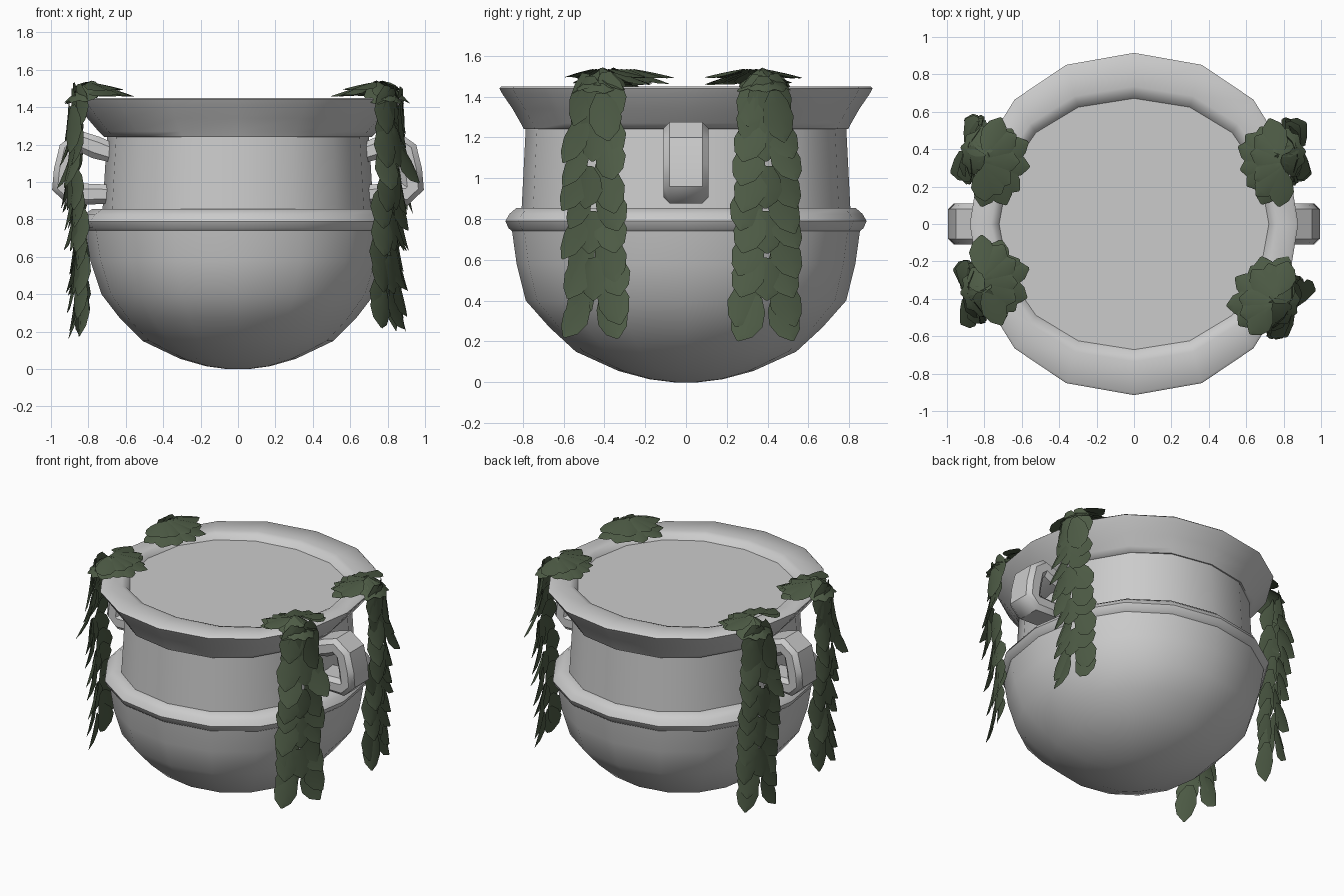
import bpy, math, random
from mathutils import Vector

if "Cube" in bpy.data.objects:
    bpy.data.objects.remove(bpy.data.objects["Cube"])

random.seed(4)
SIDES = 16


def add_mesh(name, verts, faces, angle=40, mat=None):
    me = bpy.data.meshes.new(name)
    me.from_pydata([tuple(v) for v in verts], [], faces)
    me.validate()
    me.shade_smooth()
    me.set_sharp_from_angle(angle=math.radians(angle))
    ob = bpy.data.objects.new(name, me)
    bpy.context.collection.objects.link(ob)
    if mat:
        me.materials.append(mat)
    return ob


def spow(v, p=0.92):
    return math.copysign(abs(v) ** p, v) if abs(v) > 1e-6 else 0.0


def lathe(name, profile, cap_bottom=False, cap_top=False, angle=40):
    """Oval 16-sided turning; profile rows are (z, x radius, y radius)."""
    verts, faces = [], []
    for z, rx, ry in profile:
        for j in range(SIDES):
            t = 2 * math.pi * j / SIDES
            verts.append((rx * spow(math.cos(t)), ry * spow(math.sin(t)), z))
    for i in range(len(profile) - 1):
        for j in range(SIDES):
            k = (j + 1) % SIDES
            faces.append((i * SIDES + j, i * SIDES + k, (i + 1) * SIDES + k, (i + 1) * SIDES + j))
    if cap_bottom:
        faces.append(tuple(reversed(range(SIDES))))
    if cap_top:
        n = (len(profile) - 1) * SIDES
        faces.append(tuple(range(n, n + SIDES)))
    return add_mesh(name, verts, faces, angle)


# Pot body
lathe("bowl", [(0, .06, .06), (.015, .17, .18), (.055, .31, .33), (.15, .51, .54), (.27, .63, .67),
               (.40, .73, .785), (.58, .79, .83), (.76, .82, .855)], cap_bottom=True, angle=50)
lathe("belly_ring", [(.735, .81, .845), (.755, .835, .87), (.79, .85, .885), (.825, .825, .865),
                     (.855, .78, .83), (.855, .70, .78)], angle=50)
lathe("neck", [(.84, .725, .806), (1.25, .70, .785)])
lathe("rim", [(1.24, .68, .77), (1.24, .715, .795), (1.27, .745, .81), (1.34, .805, .85), (1.41, .86, .898),
              (1.44, .878, .915), (1.45, .865, .903), (1.45, .765, .735), (1.44, .74, .70),
              (1.405, .72, .67)], angle=50)
lathe("filling_surface", [(1.40, .725, .675), (1.407, .722, .672)], cap_top=True)


# Handles: chamfered strap swept along a bent path
def handle(name, s):
    path = [(.66, 1.15), (.76, 1.185), (.84, 1.215), (.90, 1.17), (.925, 1.06), (.935, .97), (.90, .935), (.66, .935)]
    sect = [(-.11, -.025), (-.08, -.05), (.08, -.05), (.11, -.025), (.11, .025), (.08, .05), (-.08, .05), (-.11, .025)]
    verts, faces = [], []
    for i, p in enumerate(path):
        a, b = path[max(i - 1, 0)], path[min(i + 1, len(path) - 1)]
        d = Vector((b[0] - a[0], b[1] - a[1])).normalized()
        k = 1.2 if 0 < i < len(path) - 1 else 1.0
        for y, n in sect:
            verts.append((s * (p[0] - d.y * n * k), y, p[1] + d.x * n * k))
    for i in range(len(path) - 1):
        for j in range(8):
            q = (i * 8 + j, i * 8 + (j + 1) % 8, i * 8 + 8 + (j + 1) % 8, i * 8 + 8 + j)
            faces.append(q if s < 0 else q[::-1])
    add_mesh(name, verts, faces, 40)


handle("handle_right", 1)
handle("handle_left", -1)

# Leaf garlands draped over the rim
green = bpy.data.materials.new("leaf_green")
green.diffuse_color = (0.075, 0.105, 0.06, 1)
green.use_nodes = True
green.node_tree.nodes["Principled BSDF"].inputs["Base Color"].default_value = green.diffuse_color
OUTLINE = [(0, .3), (.25, .8), (.55, 1), (.82, .7), (1, .08)]


def leaf(verts, faces, base, d, n, length, width, curl, skew=0.0):
    """One cupped leaf growing from base along d, facing n."""
    d = d.normalized()
    w = n.cross(d).normalized()
    n = d.cross(w)
    o = len(verts)
    for u, h in OUTLINE:
        mid = base + d * (u * length) + n * (curl * u * u) + w * (skew * u * u)
        for c in (-1, 0, 1):
            verts.append(mid + w * (c * h * width / 2) - n * (abs(c) * h * .018))
    for i in range(len(OUTLINE) - 1):
        for c in range(2):
            a = o + i * 3 + c
            faces.append((a, a + 1, a + 4, a + 3))


def garland(name, x, y, face_deg, lean):
    a = math.radians(face_deg)
    out, side, up = Vector((math.cos(a), math.sin(a), 0)), Vector((-math.sin(a), math.cos(a), 0)), Vector((0, 0, 1))
    origin = Vector((x, y, 0))
    verts, faces = [], []

    def j(k):
        return random.uniform(-k, k)

    # crown of leaves lying on the rim
    for layer in range(2):
        for deg in (-75, -40, -12, 15, 42, 78):
            t = math.radians(deg + 10 * layer + j(8))
            d = -out * math.cos(t) + side * math.sin(t) - up * (.16 + .1 * layer)
            base = origin - out * (.08 + .05 * layer) + side * (.05 * math.sin(t) - lean * .05) + up * (1.535 - .015 * layer)
            leaf(verts, faces, base, d, up, .19 + j(.02), .14, -.01)
    # leaves bending over the rim edge
    for deg in (-65, -30, 0, 30, 65):
        t = math.radians(deg + j(6))
        d = out * math.cos(t) + side * math.sin(t) - up * .45
        leaf(verts, faces, origin - out * .09 + up * (1.535 + j(.01)), d, up, .18, .14, -.04)
    # hanging rows: z, offset outward, outward kick of the tips
    rows = [(1.52, .0, .0), (1.42, .02, .0), (1.31, .0, .16), (1.20, .005, .26), (1.08, .025, .0), (.97, .0, .06),
            (.86, -.01, .12), (.75, -.015, .0), (.63, -.02, .1), (.52, -.01, .0), (.42, -.015, .05)]
    for i, (z, r, kick) in enumerate(rows):
        for s in (-1, 1):
            spread = .18 if i < 2 else .36 + j(.08)
            base = origin + out * (r + .012 * s * (i % 2 - .5)) + side * (s * .05 + j(.012)) + up * (z + j(.015))
            d = -up + side * (s * spread) + out * (kick + j(.04))
            n = out + side * (s * .3 + j(.15))
            leaf(verts, faces, base, d, n, .25 + j(.015), .165, .015, 0)
        if i % 2 == 0 and i < len(rows) - 1:
            base = origin + out * (r + .02) + side * j(.02) + up * (z - .02)
            leaf(verts, faces, base, -up + out * (kick * .8) + side * j(.1), out, .21, .16, .0)
    add_mesh(name, verts, faces, 60, green)


garland("garland_front_right", .82, -.45, -28, 0)
garland("garland_back_right", .86, .39, 10, 1)
garland("garland_back_left", -.87, .40, 168, -1)
garland("garland_front_left", -.87, -.37, 190, 1)
